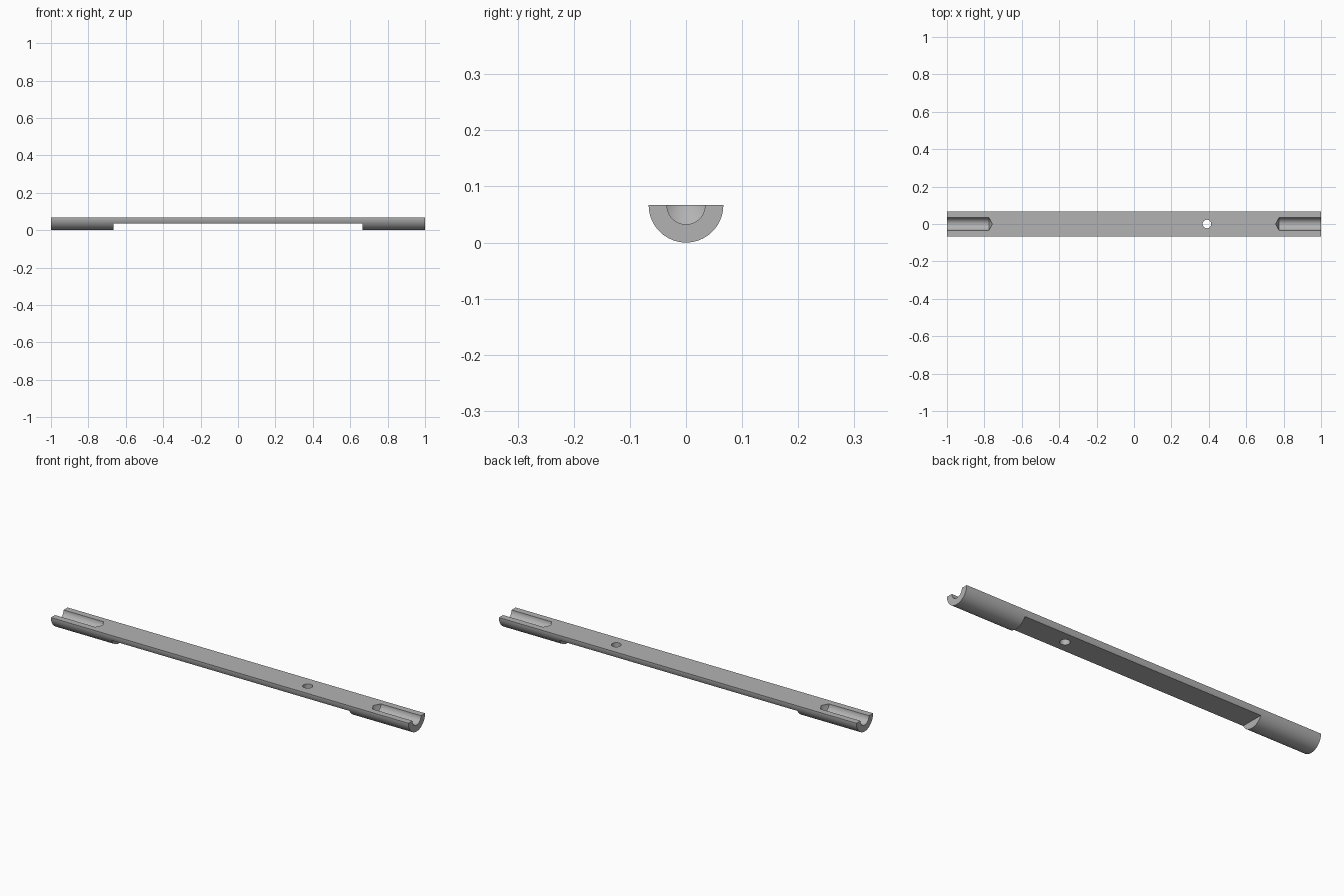
import bpy, bmesh, math
from mathutils import Matrix

R = 0.0665           # rod radius, the flat top lies on the rod axis
BORE = 0.034         # end groove radius
SEG = 96

if "Cube" in bpy.data.objects:
    bpy.data.objects.remove(bpy.data.objects["Cube"], do_unlink=True)

steel = bpy.data.materials.new("plain grey")
steel.use_nodes = True
grey = (0.45, 0.45, 0.45, 1)
steel.diffuse_color = grey
steel.node_tree.nodes["Principled BSDF"].inputs["Base Color"].default_value = grey


def make_object(name, bm):
    bmesh.ops.recalc_face_normals(bm, faces=bm.faces[:])
    mesh = bpy.data.meshes.new(name)
    bm.to_mesh(mesh)
    bm.free()
    mesh.materials.append(steel)
    obj = bpy.data.objects.new(name, mesh)
    bpy.context.collection.objects.link(obj)
    return obj


def box(name, x0, x1, y0, y1, z0, z1):
    bm = bmesh.new()
    bmesh.ops.create_cube(bm, size=1)
    for v in bm.verts:
        v.co.x = x1 if v.co.x > 0 else x0
        v.co.y = y1 if v.co.y > 0 else y0
        v.co.z = z1 if v.co.z > 0 else z0
    return make_object(name, bm)


def drill(name, side):
    """Round cutter with a conical tip, running in from one end of the rod."""
    rings = [[(x, BORE * math.cos(a), R + BORE * math.sin(a))
              for a in (2 * math.pi * i / 64 for i in range(64))]
             for x in (side * 1.1, side * 0.776)]
    bm = bmesh.new()
    outer, inner = [[bm.verts.new(p) for p in ring] for ring in rings]
    tip = bm.verts.new((side * 0.757, 0, R))
    bm.faces.new(outer)
    for i in range(64):
        j = (i + 1) % 64
        bm.faces.new((outer[i], outer[j], inner[j], inner[i]))
        bm.faces.new((inner[i], inner[j], tip))
    return make_object(name, bm)


# Half-round rod: semicircle profile swept along x
bm = bmesh.new()
arc = [math.pi + math.pi * i / (SEG // 2) for i in range(SEG // 2 + 1)]
face = bm.faces.new([bm.verts.new((-1, R * math.cos(a), R + R * math.sin(a))) for a in arc])
sweep = bmesh.ops.extrude_face_region(bm, geom=[face])
for v in sweep["geom"]:
    if isinstance(v, bmesh.types.BMVert):
        v.co.x = 1
rod = make_object("half_round_rod", bm)

# Cutters: underside flat, end grooves and the cross hole
bm = bmesh.new()
bmesh.ops.create_cone(bm, cap_ends=True, segments=48, radius1=0.023, radius2=0.023,
                      depth=0.4, matrix=Matrix.Translation((0.39, 0, R)))
cutters = [box("underside_cutter", -0.666, 0.666, -0.2, 0.2, -0.2, 0.037),
           drill("left_groove_cutter", 1),
           drill("right_groove_cutter", -1),
           make_object("cross_hole_cutter", bm)]

bpy.context.view_layer.objects.active = rod
for cutter in cutters:
    cutter.hide_render = True
    mod = rod.modifiers.new(cutter.name, 'BOOLEAN')
    mod.operation = 'DIFFERENCE'
    mod.solver = 'EXACT'
    mod.object = cutter
    bpy.ops.object.modifier_apply(modifier=mod.name)
    bpy.data.objects.remove(cutter, do_unlink=True)

# Smooth curved surfaces, crisp machined edges
bpy.ops.object.select_all(action='DESELECT')
rod.select_set(True)
bpy.ops.object.shade_smooth_by_angle(angle=math.radians(25))
